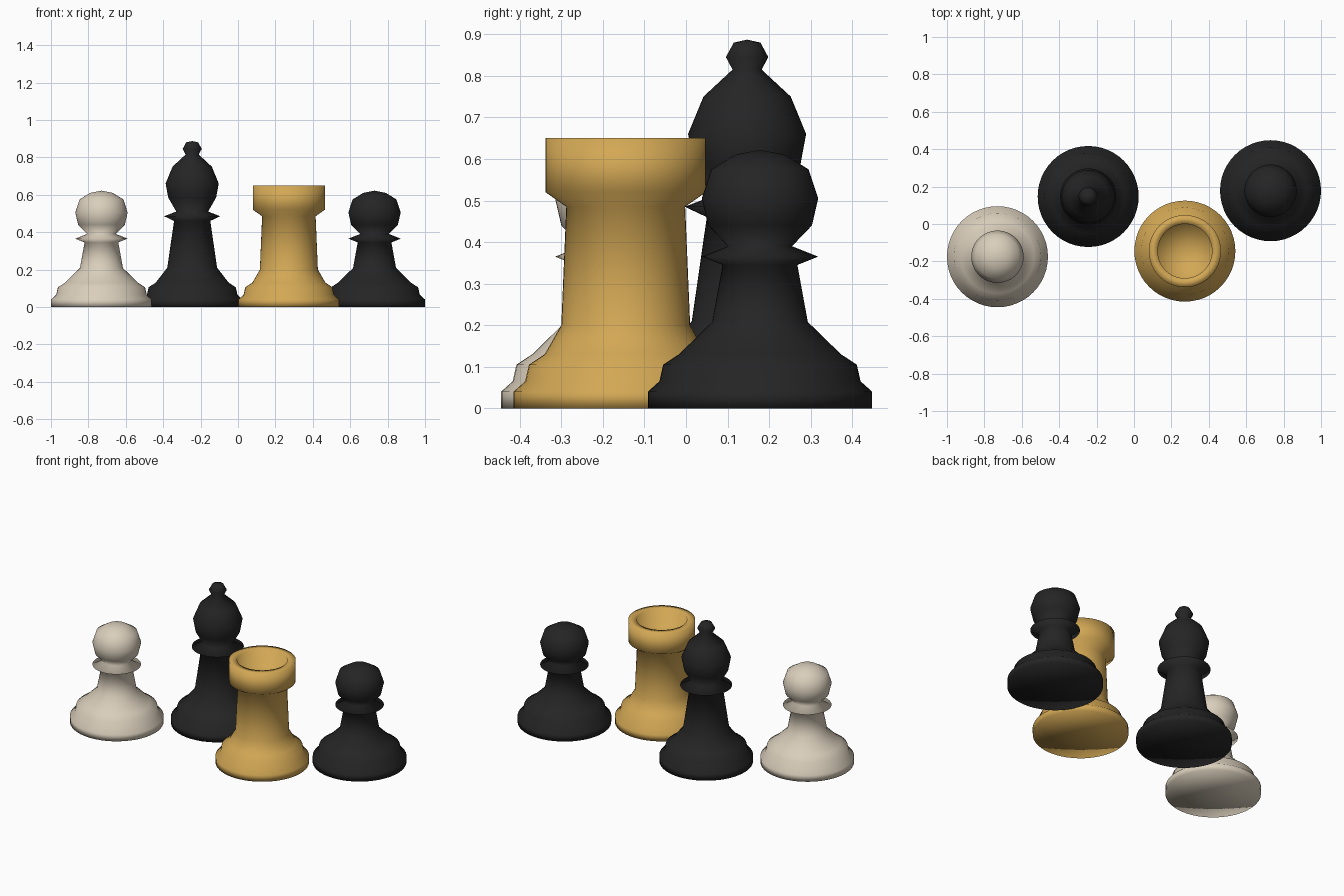
import bpy
import bmesh
from math import tau
from mathutils import Vector

if "Cube" in bpy.data.objects:
    bpy.data.objects.remove(bpy.data.objects["Cube"], do_unlink=True)


def material(name, rgb):
    mat = bpy.data.materials.new(name)
    mat.use_nodes = True
    mat.diffuse_color = (*rgb, 1)
    mat.node_tree.nodes["Principled BSDF"].inputs["Base Color"].default_value = (*rgb, 1)
    return mat


def turned_piece(name, profile, location, mat, segments=48):
    """Lathe a (radius, height) outline around the vertical axis."""
    bm = bmesh.new()
    verts = [bm.verts.new((r, 0, z)) for r, z in profile]
    edges = [bm.edges.new(pair) for pair in zip(verts, verts[1:])]
    bmesh.ops.spin(bm, geom=verts + edges, cent=Vector(), axis=Vector((0, 0, 1)),
                   angle=tau, steps=segments)
    bmesh.ops.remove_doubles(bm, verts=bm.verts, dist=0.0005)
    bmesh.ops.recalc_face_normals(bm, faces=bm.faces)
    mesh = bpy.data.meshes.new(name)
    bm.to_mesh(mesh)
    bm.free()
    mesh.shade_smooth()
    mesh.materials.append(mat)
    piece = bpy.data.objects.new(name, mesh)
    piece.location = (*location, 0)
    bpy.context.collection.objects.link(piece)
    return piece


cream = material("cream", (0.70, 0.62, 0.50))
gold = material("gold", (0.65, 0.39, 0.09))
black = material("black", (0.018, 0.018, 0.018))

# Foot shared by every piece
foot = [(0, 0), (0.27, 0), (0.27, 0.04), (0.242, 0.065), (0.233, 0.105), (0.195, 0.13)]

# Pawn: stem, thin collar, ball head
pawn = foot + [(0.115, 0.208), (0.09, 0.345),
               (0.14, 0.365), (0.077, 0.39),
               (0.125, 0.44), (0.14, 0.505), (0.117, 0.575), (0.06, 0.61), (0, 0.622)]

# Bishop: tall stem, collar, pointed head with a small finial
bishop = foot + [(0.133, 0.21), (0.097, 0.46),
                 (0.15, 0.485), (0.085, 0.51),
                 (0.128, 0.585), (0.142, 0.66), (0.105, 0.75), (0.035, 0.815),
                 (0.051, 0.845), (0.032, 0.88), (0, 0.887)]

# Rook: thick stem, flared crown with a hollow top
rook = foot + [(0.155, 0.2), (0.143, 0.485),
               (0.193, 0.52), (0.193, 0.65), (0.145, 0.65), (0.145, 0.56), (0, 0.56)]

turned_piece("cream_pawn", pawn, (-0.73, -0.175), cream)
turned_piece("black_bishop", bishop, (-0.245, 0.147), black)
turned_piece("gold_rook", rook, (0.272, -0.145), gold)
turned_piece("black_pawn", pawn, (0.73, 0.178), black)
